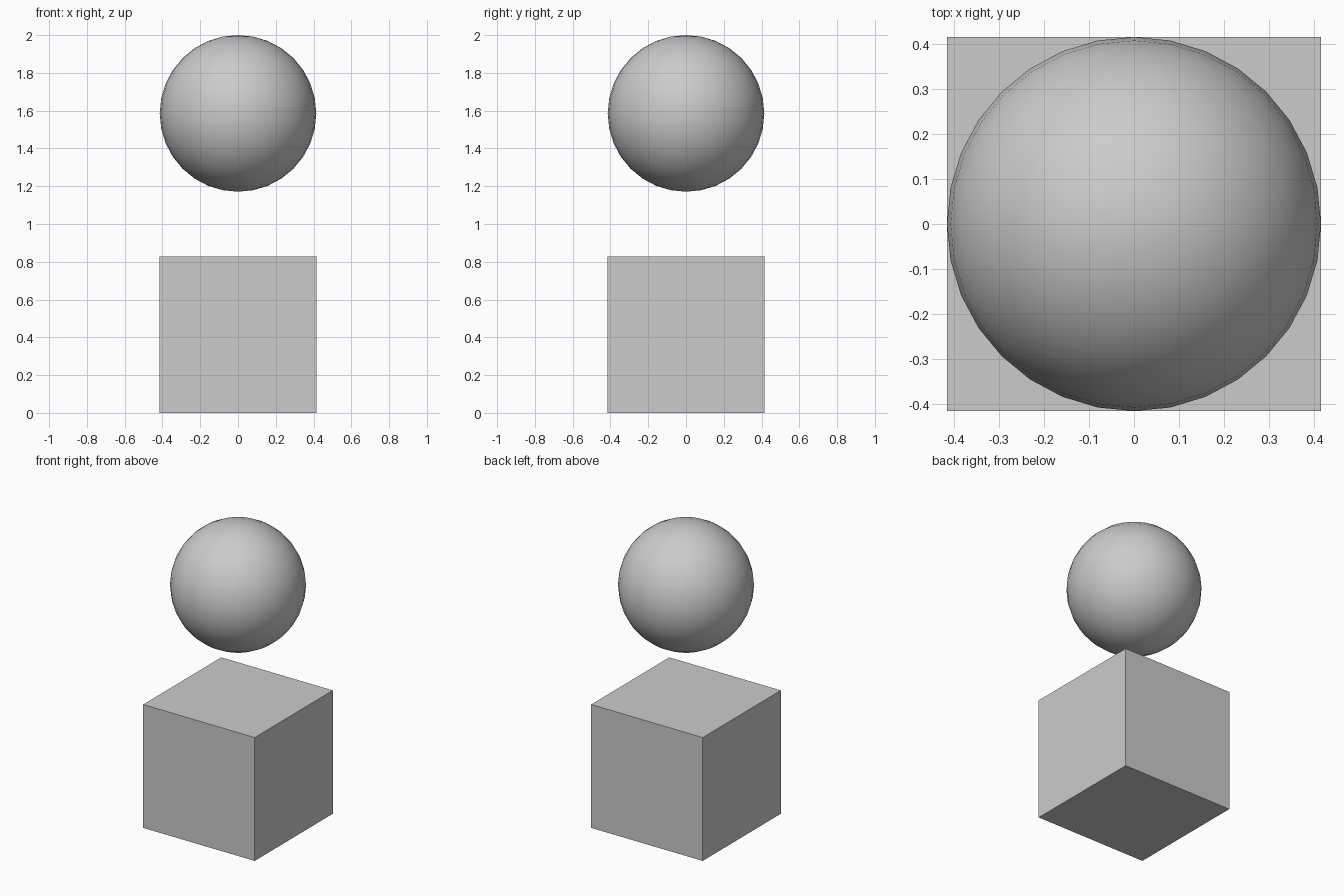
import bpy

if "Cube" in bpy.data.objects:
    bpy.data.objects.remove(bpy.data.objects["Cube"])

R = 0.4145  # half the cube side and the ball radius

# Cube standing on the ground
bpy.ops.mesh.primitive_cube_add(size=2 * R, location=(0, 0, R))
bpy.context.object.name = "base_cube"

# Smooth ball floating above the cube
bpy.ops.mesh.primitive_uv_sphere_add(segments=32, ring_count=16, radius=R,
                                     location=(0, 0, 2 - R))
bpy.context.object.name = "floating_ball"
bpy.ops.object.shade_smooth()
